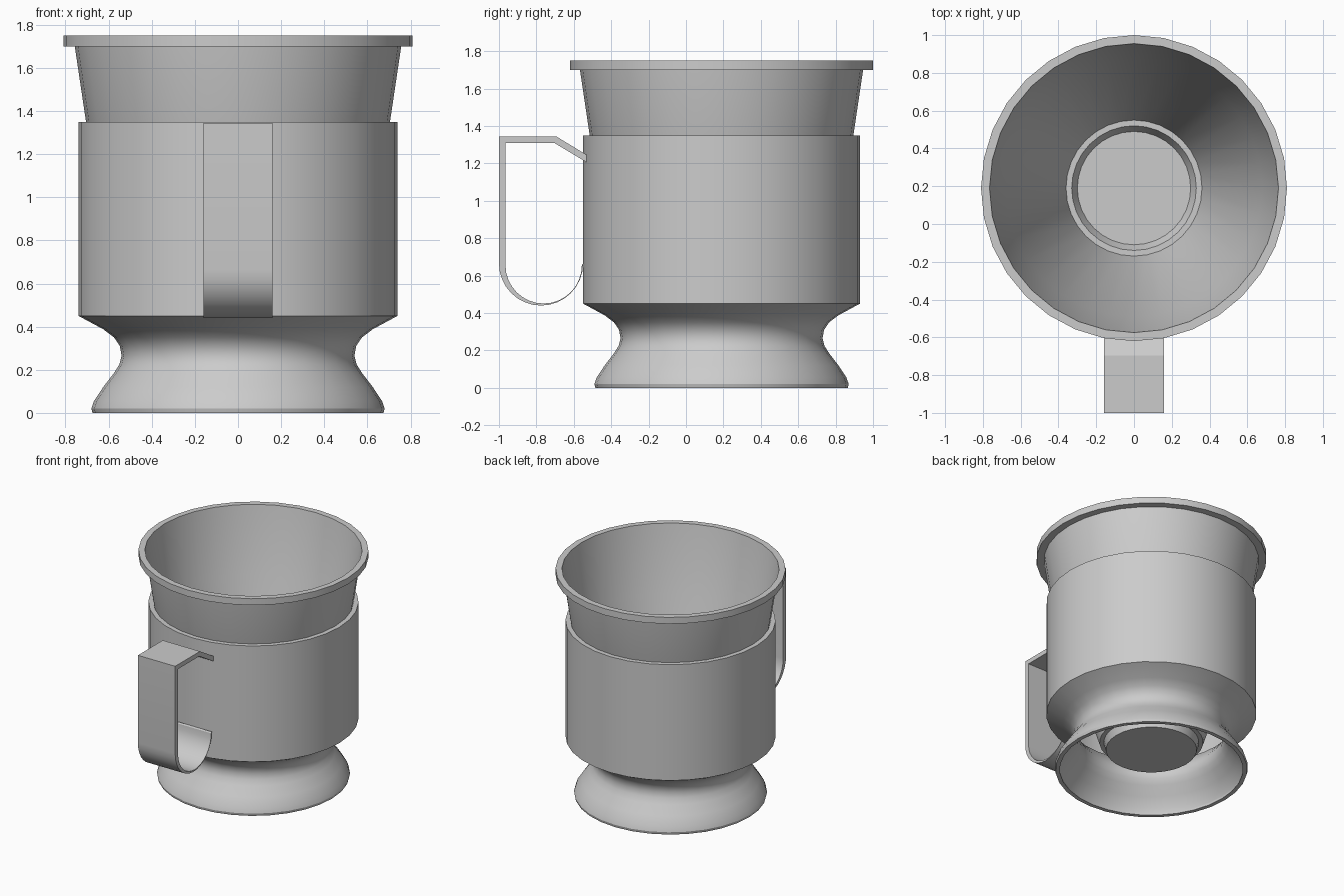
import bpy, bmesh, math
from mathutils import Vector

if "Cube" in bpy.data.objects:
    bpy.data.objects.remove(bpy.data.objects["Cube"], do_unlink=True)

CUP_Y = 0.19
SEGMENTS = 32

metal = bpy.data.materials.new("grey metal")
metal.use_nodes = True
GREY = (0.6, 0.6, 0.6, 1)
metal.diffuse_color = GREY
metal.node_tree.nodes["Principled BSDF"].inputs["Base Color"].default_value = GREY


def finish(name, bm, angle=30):
    bmesh.ops.remove_doubles(bm, verts=bm.verts, dist=1e-5)
    bmesh.ops.recalc_face_normals(bm, faces=bm.faces)
    mesh = bpy.data.meshes.new(name)
    bm.to_mesh(mesh)
    bm.free()
    mesh.materials.append(metal)
    obj = bpy.data.objects.new(name, mesh)
    bpy.context.collection.objects.link(obj)
    bpy.ops.object.select_all(action="DESELECT")
    obj.select_set(True)
    bpy.context.view_layer.objects.active = obj
    bpy.ops.object.shade_smooth_by_angle(angle=math.radians(angle))
    return obj


def lathe(name, profile, closed=False):
    """Spin (radius, height) points around the cup axis."""
    bm = bmesh.new()
    verts = [bm.verts.new((r, CUP_Y, z)) for r, z in profile]
    pairs = list(zip(verts, verts[1:] + verts[:1]))
    edges = [bm.edges.new(p) for p in (pairs if closed else pairs[:-1])]
    bmesh.ops.spin(bm, geom=verts + edges, cent=(0, CUP_Y, 0), axis=(0, 0, 1),
                   angle=math.tau, steps=SEGMENTS, use_merge=True)
    return finish(name, bm)


# Holder: waisted hollow foot and straight sleeve
waist = [(0.675, 0), (0.68, 0.02), (0.668, 0.055), (0.625, 0.12), (0.575, 0.185),
         (0.55, 0.225), (0.54, 0.265), (0.548, 0.31), (0.575, 0.35),
         (0.625, 0.388), (0.74, 0.45)]
inside = [(r - 0.03, z) for r, z in waist[:-1]]
inside[-1] = (0.595, 0.41)
lathe("holder", waist + [(0.74, 1.35), (0.70, 1.35), (0.70, 0.47)] + inside[::-1],
      closed=True)

# Tapered cup: flat lip, thin wall, stepped well at the bottom
lathe("cup", [(0, 0.16), (0.32, 0.16), (0.335, 0.22), (0.365, 0.22), (0.69, 1.25),
              (0.757, 1.70), (0.81, 1.70), (0.81, 1.75), (0.765, 1.75),
              (0.68, 1.25), (0.36, 0.24), (0.33, 0.24), (0.30, 0.18), (0, 0.18)])


# Handle: bent strip with a rounded lower end
def arc(y, z, radius, steps=16):
    return [(y - radius * math.cos(math.pi * i / steps),
             z - radius * math.sin(math.pi * i / steps)) for i in range(steps + 1)]


outer = [(-0.53, 1.245), (-0.695, 1.345), (-1, 1.345)] + arc(-0.775, 0.665, 0.225)
inner = [(-0.53, 1.205), (-0.705, 1.31), (-0.965, 1.31)] + arc(-0.761, 0.655, 0.204)
bm = bmesh.new()
rows = [[bm.verts.new((-0.16, y, z)) for y, z in side] for side in (outer, inner)]
strip = [bm.faces.new((a, b, d, c)) for a, b, c, d in
         zip(rows[0], rows[0][1:], rows[1], rows[1][1:])]
moved = bmesh.ops.extrude_face_region(bm, geom=strip, use_keep_orig=True)["geom"]
bmesh.ops.translate(bm, vec=Vector((0.32, 0, 0)),
                    verts=[g for g in moved if isinstance(g, bmesh.types.BMVert)])
finish("handle", bm, angle=20)
